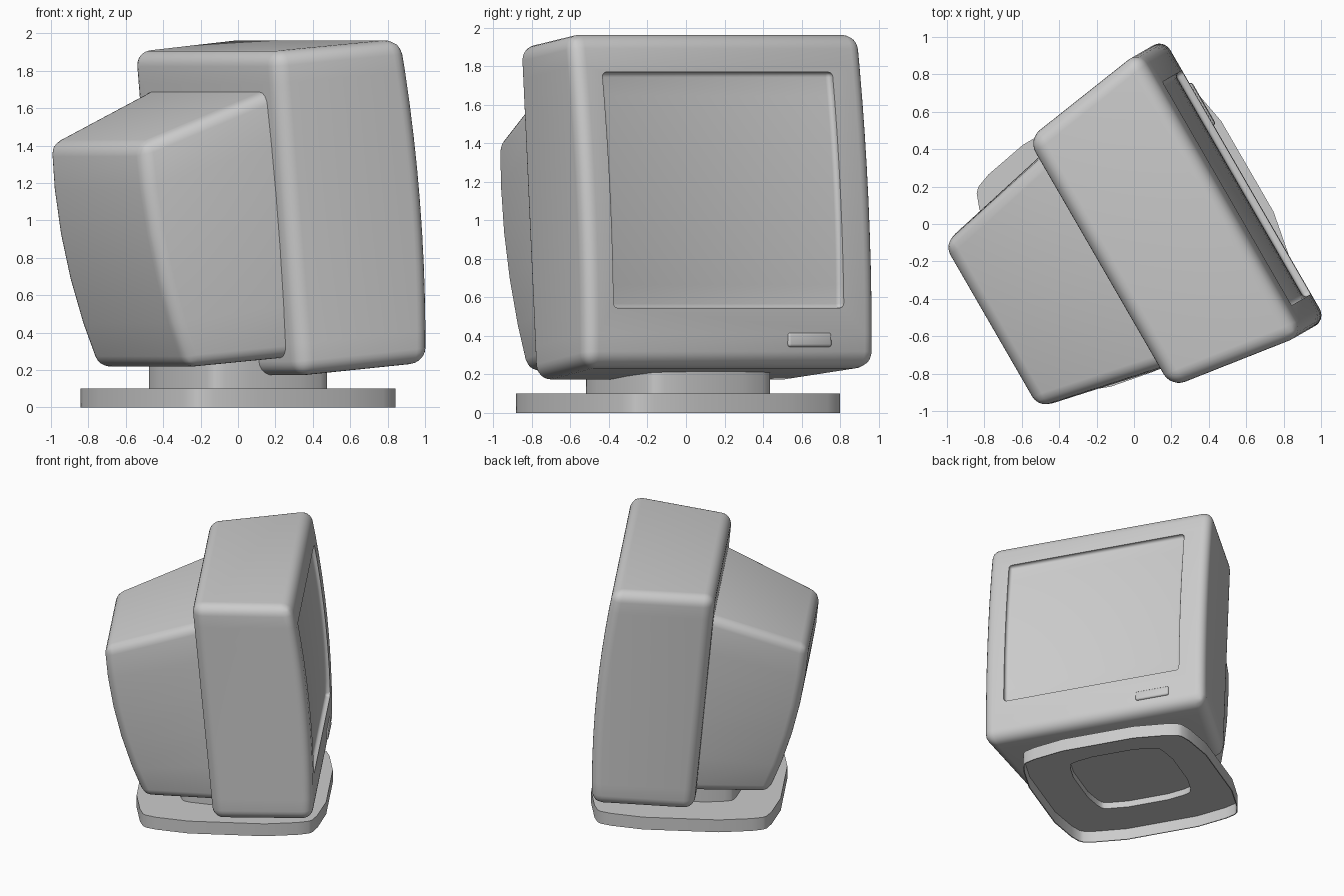
import bpy, bmesh, math
from mathutils import Matrix, Vector

if "Cube" in bpy.data.objects:
    bpy.data.objects.remove(bpy.data.objects["Cube"])

TURN = Matrix.Rotation(math.radians(30), 4, 'Z')
# tilted frame of the display head: x = forward, y = across, z = up
HEAD = TURN @ Matrix.Translation((0, -0.09, 1.07)) @ Matrix.Rotation(math.radians(-5.2), 4, 'Y')
FOOT = Matrix.Translation((0, -0.042, 0)) @ TURN


def loft(name, rings, matrix):
    """Skin a list of closed rings and cap both ends."""
    bm = bmesh.new()
    rows = [[bm.verts.new(matrix @ Vector(p)) for p in r] for r in rings]
    n = len(rows[0])
    for a, b in zip(rows, rows[1:]):
        for i in range(n):
            j = (i + 1) % n
            bm.faces.new((a[i], a[j], b[j], b[i]))
    bm.faces.new(rows[0][::-1])
    bm.faces.new(rows[-1])
    bmesh.ops.recalc_face_normals(bm, faces=bm.faces)
    me = bpy.data.meshes.new(name)
    bm.to_mesh(me)
    bm.free()
    ob = bpy.data.objects.new(name, me)
    bpy.context.collection.objects.link(ob)
    return ob


def ring(back, front, wb, wf, zb, zf):
    return [(back, -wb, zb), (front, -wf, zf), (front, wf, zf), (back, wb, zb)]


def bevel(ob, width, segments):
    m = ob.modifiers.new("round", 'BEVEL')
    m.width, m.segments = width, segments
    m.limit_method, m.angle_limit = 'ANGLE', math.radians(35)
    m.use_clamp_overlap = False


def finish(ob, angle=35):
    """Apply modifiers, then smooth."""
    dg = bpy.context.evaluated_depsgraph_get()
    me = bpy.data.meshes.new_from_object(ob.evaluated_get(dg))
    ob.modifiers.clear()
    ob.data = me
    bpy.ops.object.select_all(action='DESELECT')
    ob.select_set(True)
    bpy.context.view_layer.objects.active = ob
    bpy.ops.object.shade_smooth_by_angle(angle=math.radians(angle))


def lerp(a, b, t):
    return a + (b - a) * t


def bulge(t):
    return 1 - (2 * t - 1) ** 2


STEPS = [i / 10 for i in range(11)]

# front housing with a gently bowed front
housing = loft("front_housing", [
    ring(-0.195, 0.555 + 0.045 * bulge(t), 0.765, 0.877,
         lerp(-0.89, 0.853, t), lerp(-0.885, 0.853, t)) for t in STEPS], HEAD)
bevel(housing, 0.08, 6)

# screen recess: the cutter's back becomes the screen glass
cutter = loft("screen_cutter", [
    ring(0.54 + 0.03 * bulge(t), 0.85, 0.69, 0.69,
         lerp(-0.58, 0.65, t), lerp(-0.58, 0.65, t)) for t in STEPS],
    HEAD @ Matrix.Translation((0, -0.018, 0)))
bevel(cutter, 0.025, 4)
cutter.hide_render = True
cut = housing.modifiers.new("screen", 'BOOLEAN')
cut.operation, cut.solver, cut.object = 'DIFFERENCE', 'EXACT', cutter
finish(housing)
bpy.data.objects.remove(cutter)

# tapered rear housing
rear = loft("rear_housing", [
    ring(-0.72 - 0.40 * t + 0.215 * t * t, -0.05, 0.50 + 0.015 * bulge(t), 0.675 + 0.025 * bulge(t),
         lerp(-0.795, 0.42, t), lerp(-0.79, 0.68, t)) for t in STEPS[::2]], HEAD)
bevel(rear, 0.065, 6)
finish(rear)

# power button
button = loft("power_button", [ring(0.5, 0.58, 0.13, 0.13, z, z) for z in (-0.037, 0.037)],
              HEAD @ Matrix.Translation((0, 0.464, -0.745)))
bevel(button, 0.014, 3)
finish(button)

# swivel foot: bowed square outline, neck on top, hollow underneath
quarter = [(0.70, -0.28), (0.70, 0.28), (0.655, 0.52), (0.625, 0.60), (0.60, 0.625), (0.52, 0.655)]
outline = []
for k in range(4):
    c, s = math.cos(k * math.pi / 2), math.sin(k * math.pi / 2)
    outline += [(x * c - y * s, x * s + y * c) for x, y in quarter]
stack = [(0.56, 0.14), (0.56, 0.09), (0.99, 0.09), (0.99, 0), (1, 0), (1, 0.1),
         (0.567, 0.1), (0.567, 0.35)]
foot = loft("swivel_foot", [[(x * k, y * k, z) for x, y in outline] for k, z in stack], FOOT)
finish(foot)
